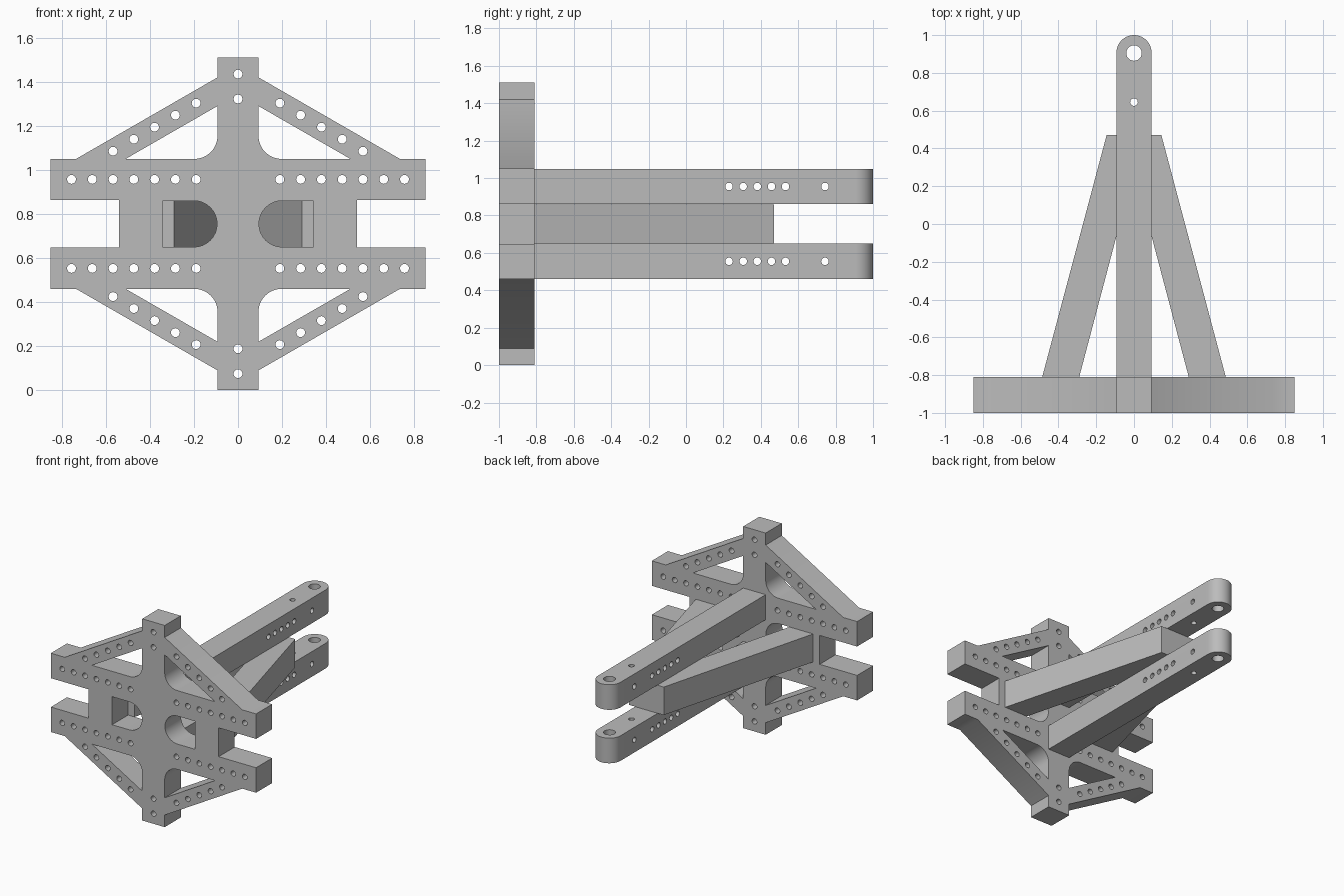
import bpy, bmesh
from math import sin, cos, pi, radians
from mathutils import Matrix, Vector

default = bpy.data.objects.get("Cube")
if default:
    bpy.data.objects.remove(default, do_unlink=True)

grey = bpy.data.materials.new("plain grey")
grey.use_nodes = True
GREY = (0.5, 0.5, 0.5, 1)
grey.diffuse_color = GREY
grey.node_tree.nodes["Principled BSDF"].inputs["Base Color"].default_value = GREY

MID = 0.755        # mirror height of the whole frame
HALF = 0.093       # half width of post and beams
UP_Z = Matrix.Identity(4)
UP_Y = Matrix.Rotation(radians(90), 4, 'X')


def arc(cx, cy, r, a0, a1, n=16):
    """Points on an arc, angles in degrees."""
    return [(cx + r * cos(radians(a0 + (a1 - a0) * i / n)),
             cy + r * sin(radians(a0 + (a1 - a0) * i / n))) for i in range(n + 1)]


def circle(cx, cy, r):
    return arc(cx, cy, r, 0, 360, 24)[:-1]


def flip(points, sx, sy):
    """Mirror a profile across the centre lines."""
    return [(x * sx, MID + (y - MID) * sy) for x, y in points]


def select_only(ob):
    bpy.ops.object.select_all(action='DESELECT')
    ob.select_set(True)
    bpy.context.view_layer.objects.active = ob


def extrude_profile(name, loops, depth, matrix):
    """Filled outline with holes, extruded to a closed solid."""
    curve = bpy.data.curves.new(name, 'CURVE')
    curve.dimensions = '2D'
    curve.fill_mode = 'BOTH'
    curve.extrude = depth / 2
    for loop in loops:
        spline = curve.splines.new('POLY')
        spline.points.add(len(loop) - 1)
        for point, (x, y) in zip(spline.points, loop):
            point.co = (x, y, 0, 1)
        spline.use_cyclic_u = True
    ob = bpy.data.objects.new(name, curve)
    bpy.context.collection.objects.link(ob)
    select_only(ob)
    bpy.ops.object.convert(target='MESH')
    ob = bpy.context.object
    bm = bmesh.new()
    bm.from_mesh(ob.data)
    bmesh.ops.remove_doubles(bm, verts=bm.verts, dist=0.0001)
    bmesh.ops.dissolve_limit(bm, angle_limit=0.001, verts=bm.verts, edges=bm.edges)
    bmesh.ops.transform(bm, matrix=matrix, verts=bm.verts)
    bmesh.ops.recalc_face_normals(bm, faces=bm.faces)
    bm.to_mesh(ob.data)
    bm.free()
    ob.data.materials.clear()
    ob.data.materials.append(grey)
    return ob


def finish(ob):
    select_only(ob)
    bpy.ops.object.shade_smooth_by_angle(angle=radians(30))


# Front frame outline: one quarter, mirrored round the centre
quarter = [(HALF, 1.51), (HALF, 1.42), (0.735, 1.05), (0.85, 1.05), (0.85, 0.863), (0.54, 0.863)]
outline = (quarter + flip(quarter, 1, -1)[::-1]
           + flip(quarter, -1, -1) + flip(quarter, -1, 1)[::-1])
loops = [outline]

# Openings and bolt holes of the front frame
truss_gap = [(0.51, 1.05), (HALF, 1.29)] + arc(HALF + 0.105, 1.155, 0.105, 180, 270)
window = [(0.343, 0.65), (0.343, 0.86)] + arc(0.2, MID, 0.105, 90, 270)
for sx in (1, -1):
    loops.append(flip(window, sx, 1))
    for sy in (1, -1):
        loops.append(flip(truss_gap, sx, sy))
        for i in range(7):
            loops.append(flip(circle(0.19 + 0.0943 * i, 0.957, 0.02), sx, sy))
        for i in range(5):
            loops.append(flip(circle(0.19 + 0.0943 * i, 1.303 - 0.0545 * i, 0.02), sx, sy))
for sy in (1, -1):
    for z in (1.435, 1.322):
        loops.append(flip(circle(0, z, 0.02), 1, sy))
finish(extrude_profile("front_frame", loops, 0.19, Matrix.Translation((0, -0.905, 0)) @ UP_Y))

# Diagonal braces meeting between the two beams
side = [(0.29, -0.81), (0.486, -0.81), (0.145, 0.47)]
brace = [(0, 0.287)] + side + [(-x, y) for x, y in side[::-1]]
finish(extrude_profile("diagonal_braces", [brace], 0.21, Matrix.Translation((0, 0, MID)) @ UP_Z))

# Long beams with rounded ends, vertical pin holes and cross-drilled sides
beam = [(-HALF, -0.81), (HALF, -0.81)] + arc(0, 1 - HALF, HALF, 0, 180, 24)
for name, z in (("upper_beam", 0.955), ("lower_beam", 0.555)):
    ob = extrude_profile(name, [beam, circle(0, 0.905, 0.041), circle(0, 0.645, 0.02)],
                         0.188, Matrix.Translation((0, 0, z)))
    bm = bmesh.new()
    for y in (0.23, 0.306, 0.381, 0.457, 0.532, 0.743):
        bmesh.ops.create_cone(bm, cap_ends=True, segments=24, radius1=0.02, radius2=0.02, depth=0.4,
                              matrix=Matrix.Translation((0, y, z)) @ Matrix.Rotation(pi / 2, 4, 'Y'))
    mesh = bpy.data.meshes.new("drill")
    bm.to_mesh(mesh)
    bm.free()
    mesh.materials.append(grey)
    drill = bpy.data.objects.new("drill", mesh)
    drill.hide_render = True
    bpy.context.collection.objects.link(drill)
    cut = ob.modifiers.new("side_holes", 'BOOLEAN')
    cut.operation = 'DIFFERENCE'
    cut.solver = 'EXACT'
    cut.object = drill
    select_only(ob)
    bpy.ops.object.modifier_apply(modifier=cut.name)
    bpy.data.objects.remove(drill, do_unlink=True)
    finish(ob)
